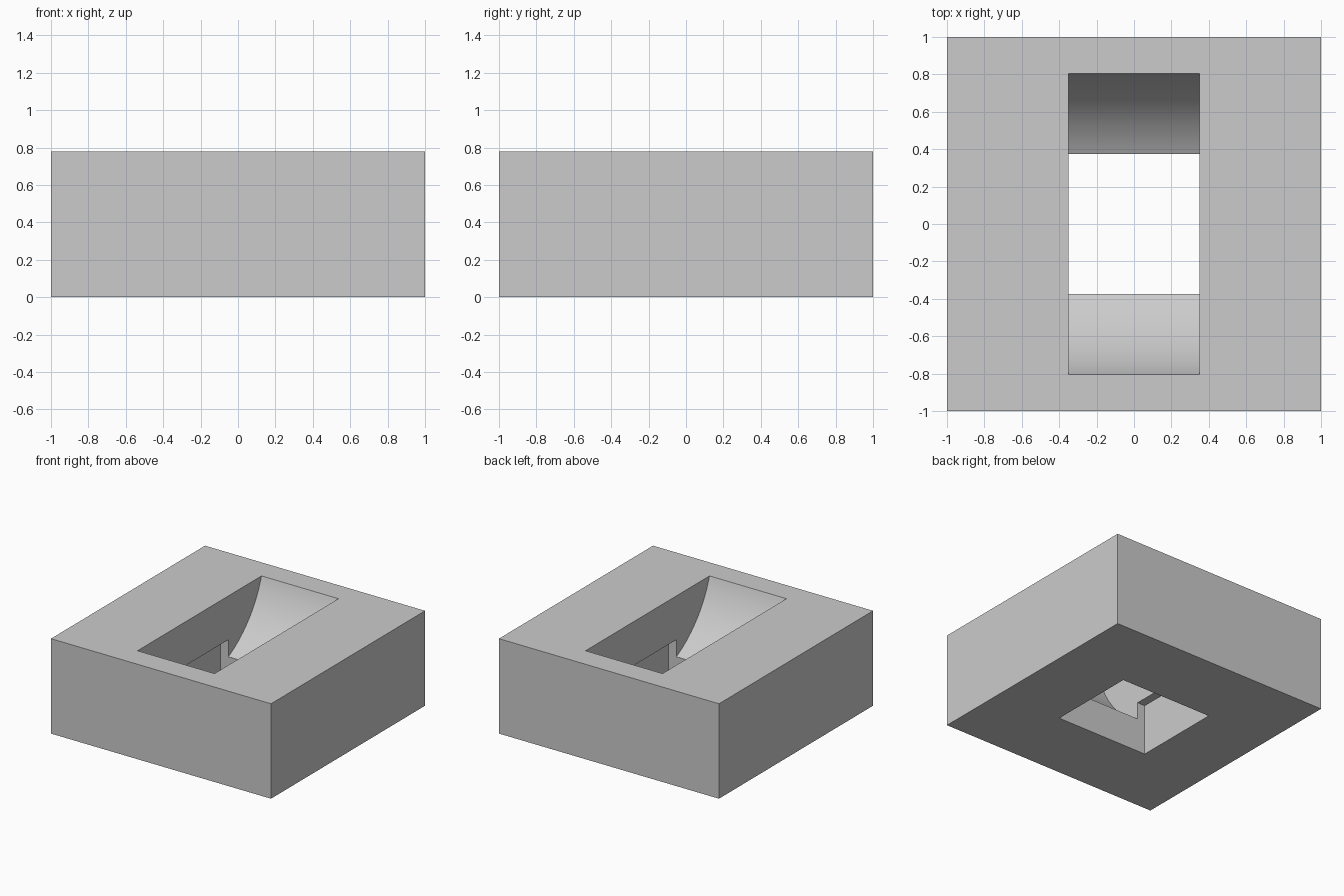
import bpy
import math

default = bpy.data.objects.get("Cube")
if default:
    bpy.data.objects.remove(default, do_unlink=True)

HEIGHT = 0.78

grey = bpy.data.materials.new("plain grey")
grey.use_nodes = True
colour = (0.6, 0.6, 0.6, 1)
grey.diffuse_color = colour
grey.node_tree.nodes["Principled BSDF"].inputs["Base Color"].default_value = colour


def box(name, size, z):
    """Box of the given size centred at height z."""
    bpy.ops.mesh.primitive_cube_add(size=1, location=(0, 0, z))
    ob = bpy.context.object
    ob.name = name
    ob.scale = size
    bpy.ops.object.transform_apply(location=True, rotation=True, scale=True)
    ob.data.materials.append(grey)
    return ob


def cut(target, cutter):
    """Subtract the cutter from the target, then discard the cutter."""
    cutter.hide_render = True
    mod = target.modifiers.new("cut", "BOOLEAN")
    mod.operation = "DIFFERENCE"
    mod.solver = "EXACT"
    mod.object = cutter
    bpy.ops.object.select_all(action="DESELECT")
    target.select_set(True)
    bpy.context.view_layer.objects.active = target
    bpy.ops.object.modifier_apply(modifier=mod.name)
    bpy.data.objects.remove(cutter, do_unlink=True)


# Solid block
block = box("slotted_block", (2, 2, HEIGHT), HEIGHT / 2)

# Curved slot from the top, shaped like a disc sunk into the block
bpy.ops.mesh.primitive_cylinder_add(
    vertices=128, radius=0.845, depth=0.70,
    location=(0, 0, 1.037), rotation=(0, math.pi / 2, 0))
slot = bpy.context.object
slot.name = "slot_cutter"
bpy.ops.object.transform_apply(location=True, rotation=True, scale=True)
slot.data.materials.append(grey)
cut(block, slot)

# Rectangular pocket from the bottom, wider than the slot
cut(block, box("pocket_cutter", (0.84, 0.75, 0.84), 0))

# Smooth curves with crisp edges
bpy.ops.object.shade_smooth_by_angle(angle=math.radians(20))
